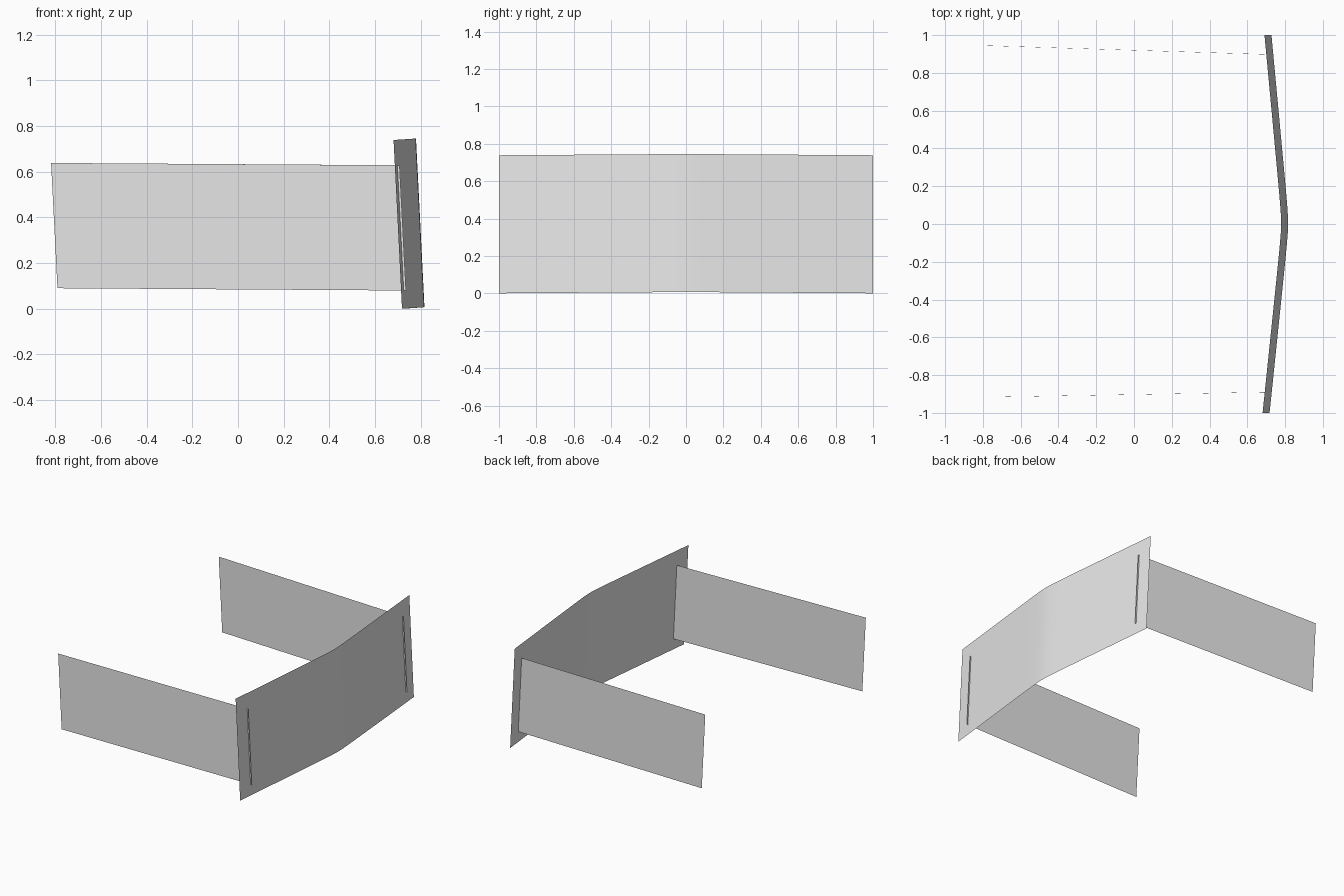
import bpy, math

cube = bpy.data.objects.get("Cube")
if cube:
    bpy.data.objects.remove(cube, do_unlink=True)

# Single plain grey
grey = bpy.data.materials.new("light_grey")
grey.use_nodes = True
colour = (0.8, 0.8, 0.8, 1)
grey.diffuse_color = colour
grey.node_tree.nodes["Principled BSDF"].inputs["Base Color"].default_value = colour


def sheet(name, lower, upper):
    """Thin sheet spanned between a lower and an upper edge line."""
    n = len(lower)
    faces = [(i, i + 1, n + i + 1, n + i) for i in range(n - 1)]
    mesh = bpy.data.meshes.new(name)
    mesh.from_pydata(lower + upper, [], faces)
    mesh.materials.append(grey)
    obj = bpy.data.objects.new(name, mesh)
    bpy.context.collection.objects.link(obj)
    return obj


# Front panel: two wings meeting in a softly rounded bend, leaning back
SOFT, SEGMENTS = 0.06, 40
LEAN = (-0.037, 0.738)


def panel_edge(t):
    edge = []
    for i in range(SEGMENTS + 1):
        y = -1 + 2 * i / SEGMENTS
        sweep = 0.099 * (math.hypot(y, SOFT) - SOFT)
        x = 0.816 - sweep + 0.005 * y + LEAN[0] * t
        z = 0.007 - 0.07 * sweep + LEAN[1] * t
        edge.append((x, y, z))
    return edge


panel = sheet("front_panel", panel_edge(0), panel_edge(1))
for poly in panel.data.polygons:
    poly.use_smooth = True

# Side arms: flat sheets whose ends poke just through the panel
for name, y_back, y_front, shift in (("right_arm", -0.917, -0.89, 0.0),
                                     ("left_arm", 0.945, 0.897, 0.009)):
    sheet(name,
          [(-0.79, y_back, 0.09), (0.735 + shift, y_front, 0.08)],
          [(-0.818, y_back, 0.638), (0.707 + shift, y_front, 0.628)])
